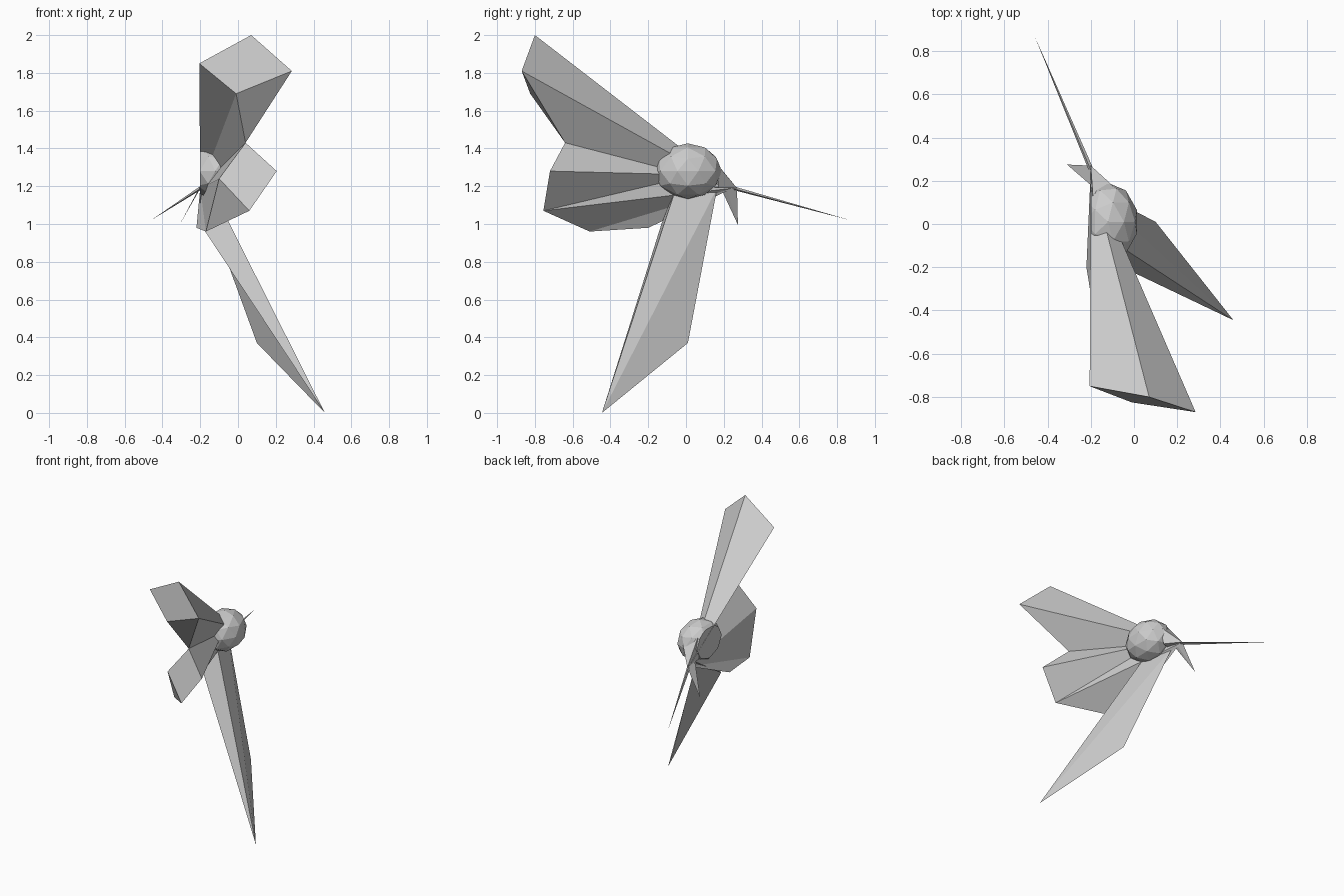
import bpy, bmesh
from mathutils import Matrix, Vector

cube = bpy.data.objects.get("Cube")
if cube:
    bpy.data.objects.remove(cube, do_unlink=True)

grey = bpy.data.materials.new("light_grey")
grey.use_nodes = True
colour = (0.6, 0.6, 0.6, 1)
grey.diffuse_color = colour
for node in grey.node_tree.nodes:
    if node.type == 'BSDF_PRINCIPLED':
        node.inputs["Base Color"].default_value = colour


def finish(name, bm):
    """Turn a bmesh into a flat shaded grey object."""
    bmesh.ops.recalc_face_normals(bm, faces=bm.faces)
    mesh = bpy.data.meshes.new(name)
    bm.to_mesh(mesh)
    bm.free()
    mesh.materials.append(grey)
    obj = bpy.data.objects.new(name, mesh)
    bpy.context.scene.collection.objects.link(obj)
    return obj


def folded(name, points, faces):
    """Folded sheet: points by letter, each face a word of letters."""
    bm = bmesh.new()
    verts = {k: bm.verts.new(co) for k, co in points.items()}
    for word in faces.split():
        bm.faces.new([verts[k] for k in word])
    return finish(name, bm)


hub = (-0.2, 0.25, 1.19)
notch = (0.04, -0.64, 1.43)

# Upper wing: a long four-sided funnel with a slanted cap
folded("upper_wing", {
    "p": hub, "e": notch,
    "a": (-0.205, -0.75, 1.85), "b": (0.07, -0.80, 2.0),
    "c": (0.285, -0.87, 1.81), "d": (-0.01, -0.825, 1.69),
}, "abcd pab pbc pce cde ped pda")

# Middle wing: shorter, with a wide cap and a tapering underside
folded("middle_wing", {
    "p": hub, "e": notch, "r": (-0.15, 0.05, 1.26),
    "f": (0.205, -0.72, 1.28), "g": (0.06, -0.755, 1.07),
    "h": (-0.17, -0.51, 0.96), "i": (-0.1, -0.69, 1.24),
    "j": (-0.22, -0.2, 0.98),
}, "iefg igh per ref rfg rgp pgh phj phi pie")

# Lower wing: narrow folded blade ending in a point
folded("lower_wing", {
    "p": (-0.2, 0.165, 1.19), "m": (-0.145, -0.05, 1.2),
    "n": (-0.2, -0.13, 1.0), "k": (0.46, -0.445, 0.0),
    "l": (0.1, 0.01, 0.37),
}, "knm kmp kpl knp")

# Faceted body, cut flat on the side where the wings meet
bm = bmesh.new()
bmesh.ops.create_icosphere(
    bm, subdivisions=2, radius=1,
    matrix=Matrix.LocRotScale(Vector((-0.12, 0.01, 1.28)), None, Vector((0.14, 0.18, 0.147))))
bmesh.ops.bisect_plane(bm, geom=bm.verts[:] + bm.edges[:] + bm.faces[:],
                       plane_co=(-0.2, 0, 0), plane_no=(-1, 0, 0), clear_outer=True)
bmesh.ops.holes_fill(bm, edges=[e for e in bm.edges if e.is_boundary])
finish("body", bm)

# Neck bridging the body and the hub
folded("neck", {
    "t": (-0.2, 0.27, 1.19), "u": (-0.19, 0.13, 1.36),
    "v": (-0.09, 0.17, 1.31), "w": (-0.12, 0.17, 1.19),
    "x": (-0.2, 0.13, 1.2),
}, "tuv tvw twx txu")

# Short hanging spike
folded("short_spike", {
    "t": (-0.2, 0.27, 1.19), "n": (-0.31, 0.275, 0.995),
    "s": (-0.2, 0.18, 1.2), "q": (-0.17, 0.2, 1.24),
}, "tns nsq tqn tsq")

# Long thin needle
folded("needle", {
    "a": (-0.21, 0.25, 1.18), "b": (-0.19, 0.26, 1.185),
    "c": (-0.2, 0.25, 1.2), "q": (-0.46, 0.87, 1.02),
}, "abq bcq caq abc")
